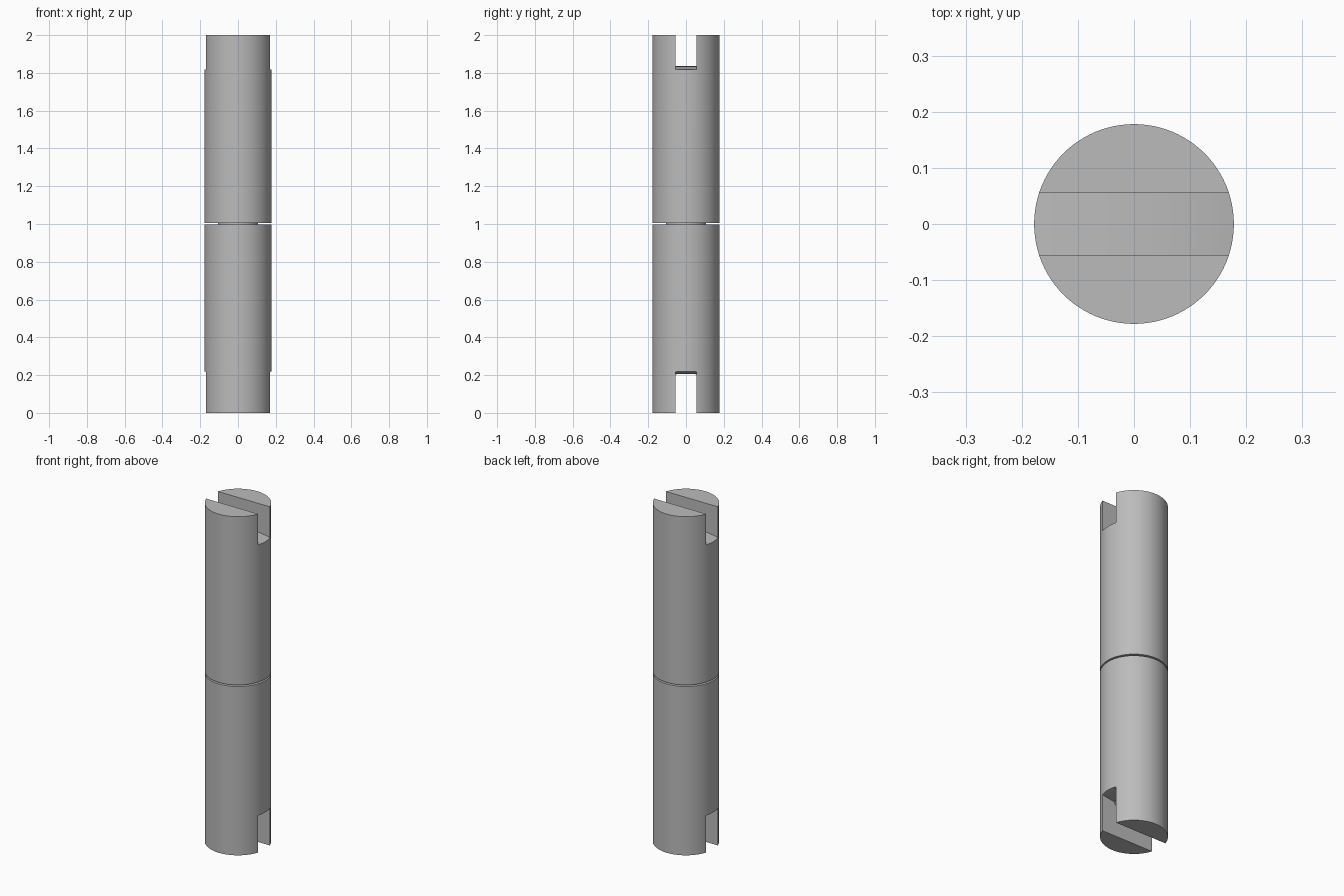
import bpy
import bmesh
from math import radians, sqrt
from mathutils import Vector

cube = bpy.data.objects.get("Cube")
if cube:
    bpy.data.objects.remove(cube, do_unlink=True)

RADIUS, CORE_RADIUS = 0.178, 0.106
GAP_BOTTOM, GAP_TOP = 0.997, 1.006
SLOT_HALF = 0.055

grey = bpy.data.materials.new("plain grey")
grey.use_nodes = True
colour = (0.5, 0.5, 0.5, 1)
grey.diffuse_color = colour
grey.node_tree.nodes["Principled BSDF"].inputs["Base Color"].default_value = colour


def cylinder(name, radius, bottom, top):
    bpy.ops.mesh.primitive_cylinder_add(
        vertices=96, radius=radius, depth=top - bottom,
        location=(0, 0, (bottom + top) / 2))
    obj = bpy.context.object
    obj.name = name
    obj.data.materials.append(grey)
    return obj


def slot_cutter(name, crown, outside, sign):
    """Slot along x whose floor is gently crowned outwards."""
    curve_radius, half, steps = 0.83, 0.22, 32
    outline = [(-half, outside), (half, outside)]
    for i in range(steps + 1):
        x = half - 2 * half * i / steps
        drop = curve_radius - sqrt(curve_radius ** 2 - x * x)
        outline.append((x, crown - sign * drop))
    bm = bmesh.new()
    face = bm.faces.new([bm.verts.new((x, -SLOT_HALF, z)) for x, z in outline])
    sweep = bmesh.ops.extrude_face_region(bm, geom=[face])
    moved = [v for v in sweep["geom"] if isinstance(v, bmesh.types.BMVert)]
    bmesh.ops.translate(bm, verts=moved, vec=Vector((0, 2 * SLOT_HALF, 0)))
    bmesh.ops.recalc_face_normals(bm, faces=bm.faces)
    mesh = bpy.data.meshes.new(name)
    bm.to_mesh(mesh)
    bm.free()
    obj = bpy.data.objects.new(name, mesh)
    obj.data.materials.append(grey)
    bpy.context.collection.objects.link(obj)
    return obj


def cut(target, cutter):
    mod = target.modifiers.new("cut", "BOOLEAN")
    mod.operation = "DIFFERENCE"
    mod.solver = "EXACT"
    mod.object = cutter
    bpy.ops.object.select_all(action="DESELECT")
    target.select_set(True)
    bpy.context.view_layer.objects.active = target
    bpy.ops.object.modifier_apply(modifier=mod.name)
    bpy.data.objects.remove(cutter, do_unlink=True)


def smooth(obj):
    bpy.ops.object.select_all(action="DESELECT")
    obj.select_set(True)
    bpy.context.view_layer.objects.active = obj
    bpy.ops.object.shade_smooth_by_angle(angle=radians(30))


# Two slotted halves
upper = cylinder("upper_half", RADIUS, GAP_TOP, 2)
cut(upper, slot_cutter("upper_slot", 1.836, 2.1, 1))

lower = cylinder("lower_half", RADIUS, 0, GAP_BOTTOM)
cut(lower, slot_cutter("lower_slot", 0.2, -0.1, -1))

# Blind bore in the floor of the lower slot
cut(lower, cylinder("lower_bore", 0.1, 0.19, 0.3))

# Thinner core bridging the narrow gap
core = cylinder("joining_core", CORE_RADIUS, 0.9, 1.1)

for part in (upper, lower, core):
    smooth(part)
